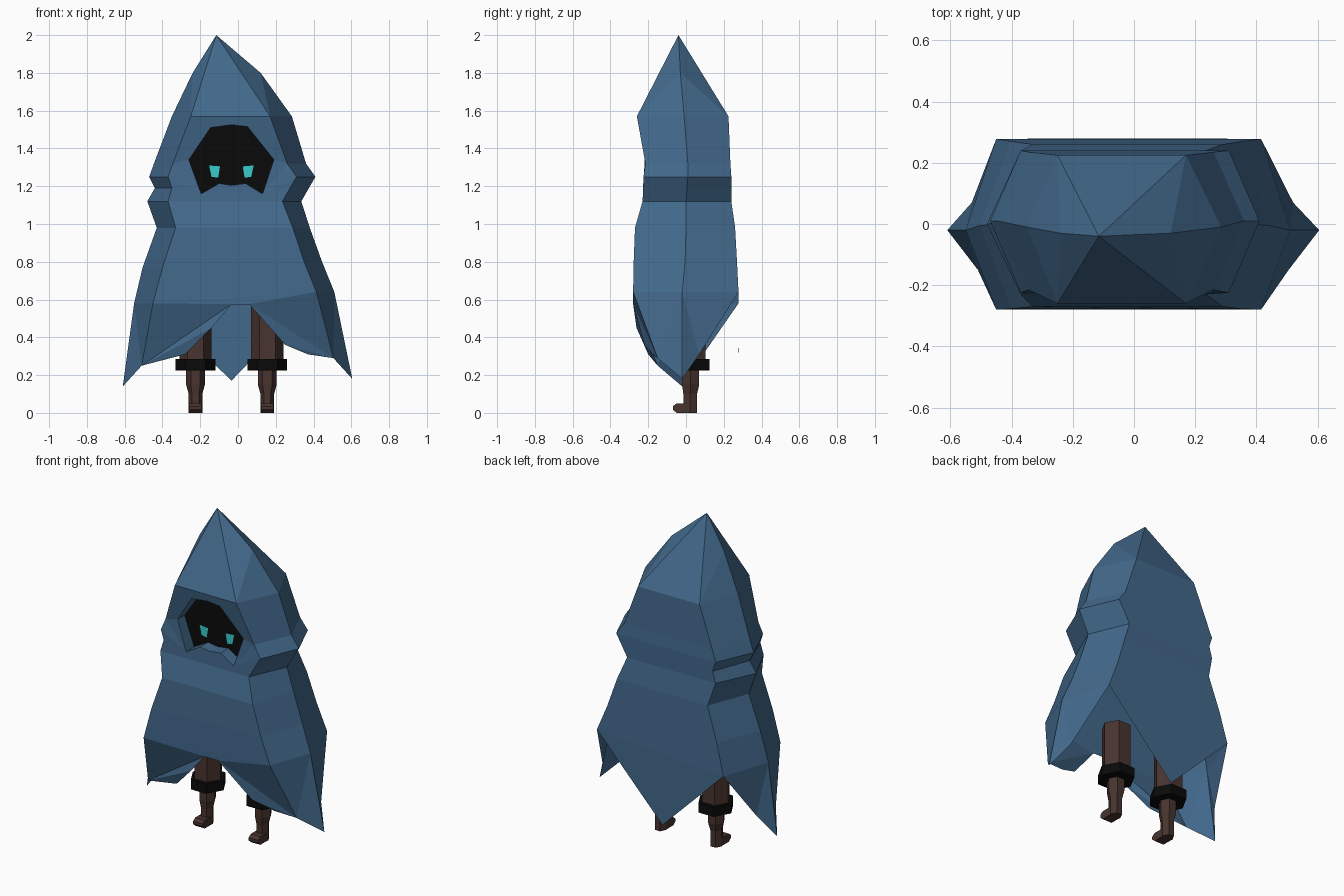
import bpy, bmesh
from math import cos, sin, pi
from mathutils import Vector
from mathutils.geometry import tessellate_polygon

if "Cube" in bpy.data.objects:
    bpy.data.objects.remove(bpy.data.objects["Cube"])

AXIS = -0.035  # left/right symmetry line of face and legs


def material(name, rgb):
    m = bpy.data.materials.new(name)
    m.diffuse_color = (*rgb, 1)
    m.use_nodes = True
    m.node_tree.nodes["Principled BSDF"].inputs["Base Color"].default_value = m.diffuse_color
    return m


BLUE = material("cloth_blue", (0.055, 0.14, 0.26))
BLACK = material("black", (0.003, 0.003, 0.003))
BROWN = material("brown", (0.065, 0.034, 0.028))
TEAL = material("teal", (0.04, 0.6, 0.6))


def finish(bm, name, mat):
    bmesh.ops.remove_doubles(bm, verts=bm.verts, dist=0.0005)
    bmesh.ops.recalc_face_normals(bm, faces=bm.faces)
    me = bpy.data.meshes.new(name)
    bm.to_mesh(me)
    bm.free()
    me.materials.append(mat)
    ob = bpy.data.objects.new(name, me)
    bpy.context.collection.objects.link(ob)
    return ob


def poly(bm, pts):
    return bm.faces.new([bm.verts.new(p) for p in pts])


def fill(bm, *loops):
    """Triangulate outline (and holes) as seen from the front."""
    flat = [[Vector((p[0], p[2], 0)) for p in lp] for lp in loops]
    pts = [p for lp in loops for p in lp]
    for tri in tessellate_polygon(flat):
        poly(bm, [pts[i] for i in tri])


# Cloak rows: z left, z right, x of left side / left corner / right corner /
# right side, y of front / side ridge / back
rows = [
    (1.57, 1.57, -0.35, -0.25, 0.17, 0.285, -0.26, -0.01, 0.225),
    (1.32, 1.32, -0.445, -0.345, 0.26, 0.36, -0.215, 0.01, 0.235),
    (1.25, 1.25, -0.47, -0.37, 0.31, 0.41, -0.225, 0.01, 0.24),
    (1.19, 1.19, -0.44, -0.35, 0.275, 0.375, -0.227, 0.005, 0.24),
    (1.12, 1.12, -0.48, -0.37, 0.235, 0.335, -0.23, 0.0, 0.24),
    (0.98, 0.98, -0.43, -0.33, 0.29, 0.38, -0.27, 0.0, 0.26),
    (0.77, 0.80, -0.505, -0.40, 0.35, 0.445, -0.277, -0.005, 0.27),
    (0.58, 0.64, -0.55, -0.45, 0.415, 0.51, -0.28, -0.02, 0.278),
]


def ring(r):
    zl, zr, a, b, c, d, f, s, k = r
    return [(b, f, zl), (c, f, zr), (d, s, zr), (c, k, zr), (b, k, zl), (a, s, zl)]


rings = [ring(r) for r in rows]
bm = bmesh.new()

# Hood tip
apex, mid_r, mid_l = (-0.115, -0.04, 2.0), (0.12, -0.03, 1.8), (-0.24, -0.03, 1.8)
fl, fr, sr, br, bl, sl = rings[0]
for pts in ((apex, fl, fr), (apex, fr, mid_r), (mid_r, fr, sr), (mid_r, sr, br),
            (apex, mid_r, br), (apex, br, bl), (apex, bl, mid_l), (mid_l, bl, sl),
            (mid_l, sl, fl), (apex, mid_l, fl)):
    poly(bm, pts)

# Cloak body, leaving the front open around the face
for n, (up, lo) in enumerate(zip(rings, rings[1:])):
    for i in range(6):
        if i == 0 and n < 4:
            continue
        j = (i + 1) % 6
        poly(bm, (up[i], up[j], lo[j], lo[i]))


# Face opening with recessed rim
def front_y(z):
    for a, b in zip(rows, rows[1:]):
        if a[0] >= z >= b[0]:
            return a[6] + (b[6] - a[6]) * (a[0] - z) / (a[0] - b[0])


opening = [(-0.26, 1.34), (-0.145, 1.51), (-0.035, 1.525), (0.05, 1.515), (0.19, 1.34),
           (0.13, 1.16), (0.04, 1.215), (-0.035, 1.205), (-0.10, 1.215), (-0.195, 1.16)]
hole = [(x, front_y(z), z) for x, z in opening]
inner = [(x, -0.15, z) for x, z in opening]
outer = [r[0] for r in rings[:5]] + [r[1] for r in rings[4::-1]]
fill(bm, outer, hole)
for i in range(len(hole)):
    j = (i + 1) % len(hole)
    poly(bm, (hole[i], hole[j], inner[j], inner[i]))

# Ragged hem
fl, fr, sr, br, bl, sl = rings[-1]
hem = [(0.505, -0.15, 0.29), (0.37, -0.18, 0.31), (0.25, -0.22, 0.36), (0.06, -0.28, 0.575),
       (-0.035, -0.28, 0.575), (-0.14, -0.262, 0.45), (-0.28, -0.2, 0.31), (-0.51, -0.15, 0.25)]
fill(bm, [fl, fr] + hem)
for f, s, b, corner, tip, kink in (
        (fr, sr, br, hem[0], (0.605, -0.02, 0.18), (0.52, 0.07, 0.31)),
        (fl, sl, bl, hem[-1], (-0.61, -0.02, 0.14), (-0.53, 0.07, 0.28))):
    for pts in ((f, s, corner), (s, tip, corner), (s, b, kink), (s, kink, tip)):
        poly(bm, pts)
poly(bm, (bl, br, (AXIS, 0.28, 0.17)))
finish(bm, "cloak", BLUE)

# Dark face
bm = bmesh.new()
fill(bm, inner)
finish(bm, "face_shadow", BLACK)


# Prism stack with hexagonal rings: (z, radius x, radius y, centre y)
def hex_stack(name, x, levels, mat):
    bm = bmesh.new()
    loops = [[bm.verts.new((x + rx * cos(i * pi / 3), cy + ry * sin(i * pi / 3), z))
              for i in range(6)] for z, rx, ry, cy in levels]
    for a, b in zip(loops, loops[1:]):
        for i in range(6):
            j = (i + 1) % 6
            bm.faces.new((a[i], a[j], b[j], b[i]))
    bm.faces.new(loops[0])
    bm.faces.new(loops[-1])
    return finish(bm, name, mat)


for side, s in (("left", -1), ("right", 1)):
    x = AXIS + s * 0.19
    # Eye
    bm = bmesh.new()
    poly(bm, [(AXIS + s * dx, -0.156, z) for dx, z in
              ((0.06, 1.305), (0.118, 1.31), (0.105, 1.25), (0.07, 1.245))])
    finish(bm, side + "_eye", TEAL)
    # Leg, cuff, lower leg and toe
    hex_stack(side + "_upper_leg", x, [(0.25, 0.085, 0.085, 0.03), (0.57, 0.085, 0.085, 0.03)], BROWN)
    hex_stack(side + "_cuff", x, [(0.225, 0.105, 0.11, 0.03), (0.285, 0.105, 0.11, 0.03)], BLACK)
    hex_stack(side + "_lower_leg", x, [(0, 0.036, 0.042, 0.022), (0.1, 0.036, 0.042, 0.022),
                                       (0.15, 0.05, 0.052, 0.025), (0.24, 0.05, 0.052, 0.025)], BROWN)
    bm = bmesh.new()
    toe = [(0.02, 0), (-0.05, 0), (-0.07, 0.018), (-0.07, 0.035), (-0.05, 0.05), (0.02, 0.05)]
    base = poly(bm, [(x - 0.033, y, z) for y, z in toe])
    ext = bmesh.ops.extrude_face_region(bm, geom=[base], use_keep_orig=True)
    bmesh.ops.translate(bm, vec=(0.066, 0, 0),
                        verts=[v for v in ext["geom"] if isinstance(v, bmesh.types.BMVert)])
    finish(bm, side + "_foot", BROWN)
